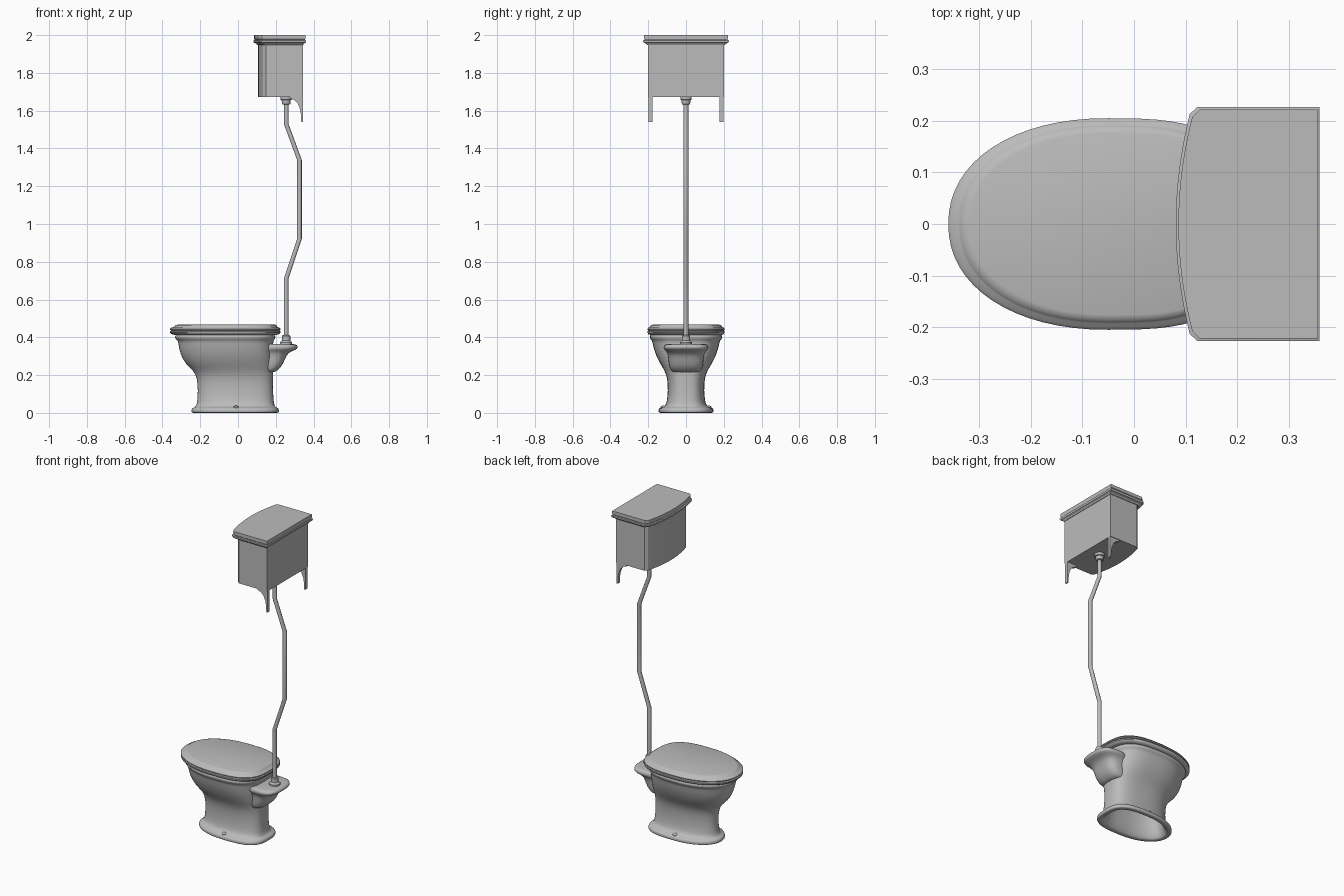
import bpy, bmesh, math

cube = bpy.data.objects.get("Cube")
if cube:
    bpy.data.objects.remove(cube, do_unlink=True)

grey = bpy.data.materials.new("ceramic_grey")
grey.use_nodes = True
grey.diffuse_color = (0.5, 0.5, 0.5, 1)
grey.node_tree.nodes["Principled BSDF"].inputs["Base Color"].default_value = (0.5, 0.5, 0.5, 1)


def loft(name, rings, angle=35, subsurf=0):
    """Skin a stack of equal-length rings and cap both ends."""
    bm = bmesh.new()
    rows = [[bm.verts.new(p) for p in ring] for ring in rings]
    n = len(rows[0])
    for a, b in zip(rows, rows[1:]):
        for i in range(n):
            j = (i + 1) % n
            bm.faces.new((a[i], a[j], b[j], b[i]))
    bm.faces.new(rows[0])
    bm.faces.new(rows[-1])
    bmesh.ops.recalc_face_normals(bm, faces=bm.faces)
    mesh = bpy.data.meshes.new(name)
    bm.to_mesh(mesh)
    bm.free()
    mesh.materials.append(grey)
    ob = bpy.data.objects.new(name, mesh)
    bpy.context.collection.objects.link(ob)
    bpy.ops.object.select_all(action='DESELECT')
    ob.select_set(True)
    bpy.context.view_layer.objects.active = ob
    bpy.ops.object.shade_smooth_by_angle(angle=math.radians(angle))
    if subsurf:
        ob.modifiers.new("Smooth", 'SUBSURF').levels = subsurf
        ob.modifiers["Smooth"].render_levels = subsurf
    return ob


def egg(front, back, half, z, count=64, n_front=2.15, n_back=3.0):
    """Rounded plan: elliptical towards -x, squarer towards +x."""
    mid = front + 0.53 * (back - front)
    pts = []
    for i in range(count):
        a = math.tau * i / count
        c, s = math.cos(a), math.sin(a)
        e = 2 / (n_back if c > 0 else n_front)
        reach = back - mid if c > 0 else mid - front
        pts.append((mid + math.copysign(abs(c) ** e, c) * reach,
                    math.copysign(abs(s) ** e, s) * half, z))
    return pts


def circle(x, y, r, z, count=16):
    return [(x + r * math.cos(math.tau * i / count),
             y + r * math.sin(math.tau * i / count), z) for i in range(count)]


# Bowl: hollow foot, plinth, pedestal and flared basin
bowl = [
    (-.18, .15, .07, .20), (-.19, .16, .08, .05), (-.215, .185, .115, .004), (-.22, .19, .12, 0),
    (-.242, .212, .142, 0), (-.247, .217, .146, .004), (-.247, .217, .146, .018),
    (-.240, .212, .141, .027), (-.225, .197, .117, .031), (-.217, .190, .102, .048),
    (-.212, .185, .095, .12), (-.217, .185, .099, .185), (-.237, .185, .114, .225),
    (-.280, .186, .137, .26), (-.306, .187, .162, .31), (-.316, .187, .176, .36),
    (-.318, .187, .179, .382), (-.331, .196, .189, .39), (-.336, .199, .193, .402),
    (-.332, .197, .190, .414), (-.30, .17, .165, .416),
]
loft("bowl", [egg(*r, count=40) for r in bowl], 60, 1)

# Rear ledge with rounded water inlet below
ledge = [
    (.08, .19, .07, .212), (.08, .21, .082, .225), (.08, .235, .090, .25), (.08, .250, .094, .29),
    (.08, .265, .098, .318), (.08, .300, .112, .332), (.08, .316, .119, .34),
    (.08, .317, .119, .354), (.08, .309, .113, .363), (.08, .28, .09, .366),
]
loft("inlet_ledge", [egg(*r, count=32) for r in ledge], 60, 1)

# Seat and closed lid
seat = [(-.335, .205, .190, .413), (-.352, .218, .199, .417), (-.36, .225, .205, .425),
        (-.36, .225, .205, .432), (-.352, .218, .199, .437)]
lid = [(-.350, .217, .198, .436), (-.358, .224, .204, .438), (-.36, .225, .205, .444),
       (-.354, .220, .200, .451), (-.342, .210, .193, .454), (-.337, .206, .190, .458),
       (-.330, .203, .185, .464), (-.318, .197, .176, .467)]
loft("seat", [egg(*r) for r in seat], 40)
loft("seat_lid", [egg(*r) for r in lid], 40)

# Floor bolts on both sides of the plinth
for side, label in ((1, "back"), (-1, "front")):
    loft("floor_bolt_" + label, [circle(-.01, side * .122, r, z)
         for r, z in ((.014, .02), (.014, .031), (.010, .036), (.004, .038))])

# Flush pipe with its two jogs
path = [(.255, .37), (.255, .71), (.325, .92), (.325, 1.34), (.255, 1.53), (.255, 1.67)]
loft("flush_pipe", [circle(x, 0, .0125, z) for x, z in path])

# Collars at both ends of the pipe
lower = [(.032, .362), (.032, .373), (.026, .38), (.022, .383), (.022, .408), (.018, .412)]
upper = [(.018, 1.632), (.022, 1.636), (.024, 1.656), (.030, 1.658), (.030, 1.674)]
loft("lower_collar", [circle(.255, 0, r, z) for r, z in lower])
loft("upper_collar", [circle(.255, 0, r, z) for r, z in upper])


def tank_plan(grow, z, count=16):
    """Bowed front, small chamfered corners, flat back."""
    half, back = .202 + grow, .343 + grow * .68
    pts = []
    for i in range(count + 1):
        t = 2 * i / count - 1
        pts.append((.106 - grow + .027 * t * t, t * (half - .014), z))
    return pts + [(.148 - grow, half, z), (back, half, z),
                  (back, -half, z), (.148 - grow, -half, z)]


# Cistern body and moulded cover
loft("cistern", [tank_plan(0, z) for z in (1.673, 1.955)], 25)
cover = [(.004, 1.948), (.010, 1.955), (.022, 1.960), (.025, 1.966), (.025, 1.972),
         (.018, 1.974), (.018, 1.978), (.020, 1.980), (.020, 2.0)]
loft("cistern_cover", [tank_plan(g, z) for g, z in cover], 25)

# Curved wall brackets under the cistern
bracket = [(.275, 1.675), (.343, 1.675), (.343, 1.54), (.335, 1.54), (.334, 1.575),
           (.328, 1.610), (.316, 1.638), (.298, 1.656), (.275, 1.664)]
for side, label in ((1, "back"), (-1, "front")):
    loft("wall_bracket_" + label,
         [[(x, side * .188 + w, z) for x, z in bracket] for w in (-.01, .01)], 30)
